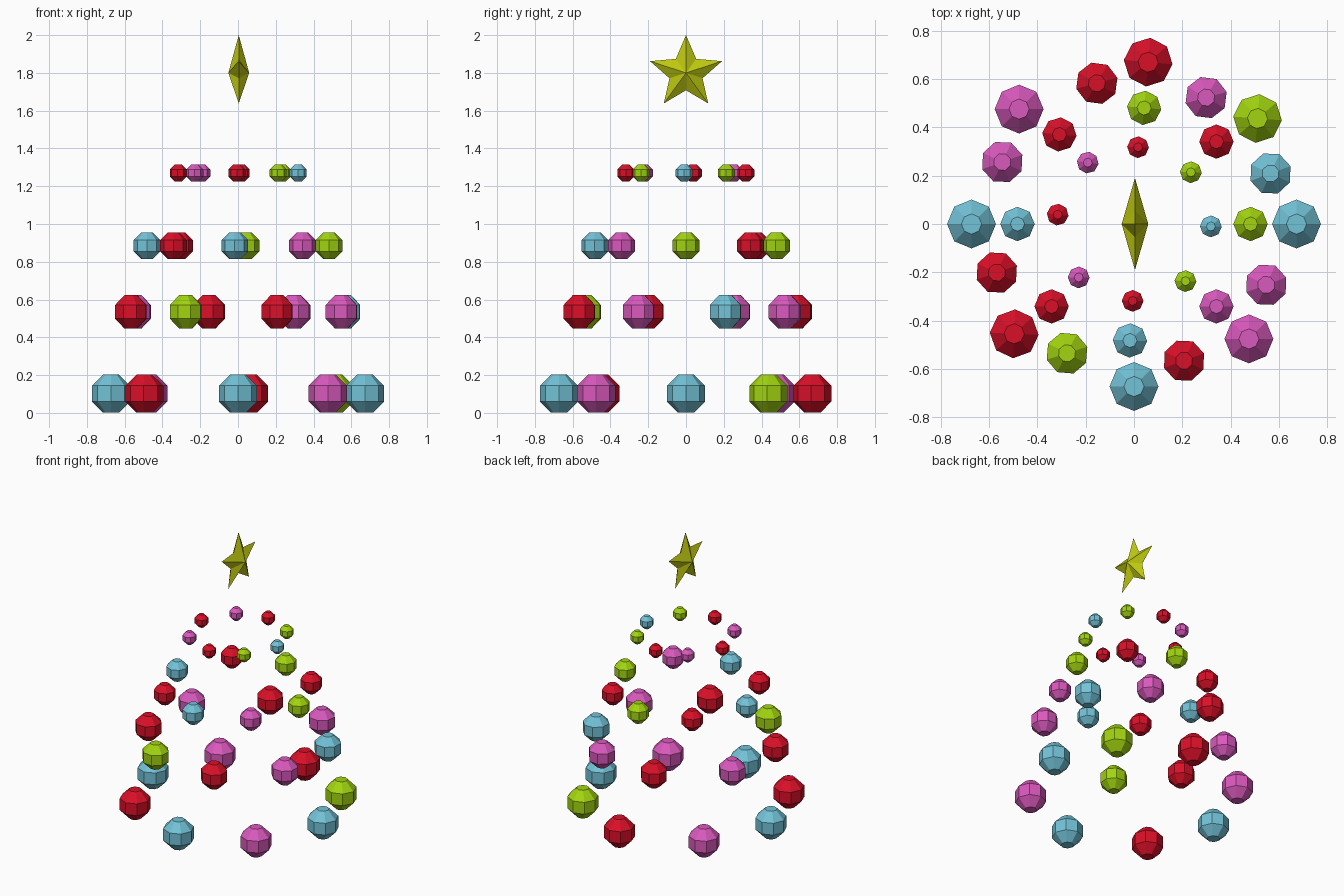
import bpy, bmesh, math
from mathutils import Matrix

if "Cube" in bpy.data.objects:
    bpy.data.objects.remove(bpy.data.objects["Cube"])


def material(name, rgb):
    m = bpy.data.materials.new(name)
    m.diffuse_color = (*rgb, 1)
    m.use_nodes = True
    m.node_tree.nodes["Principled BSDF"].inputs["Base Color"].default_value = m.diffuse_color
    return m


MATS = {
    "R": material("red", (0.70, 0.005, 0.021)),
    "P": material("pink", (0.70, 0.10, 0.51)),
    "B": material("light_blue", (0.17, 0.54, 0.68)),
    "G": material("lime_green", (0.36, 0.66, 0.005)),
    "S": material("star_yellow", (0.52, 0.58, 0.005)),
}


def add_object(name, bm, mat):
    bmesh.ops.recalc_face_normals(bm, faces=bm.faces)
    me = bpy.data.meshes.new(name)
    bm.to_mesh(me)
    bm.free()
    me.materials.append(mat)
    ob = bpy.data.objects.new(name, me)
    bpy.context.collection.objects.link(ob)
    return ob


def bauble(name, x, y, z, r, mat):
    """Eight-sided ball with an octagonal profile, turned to face outward."""
    bm = bmesh.new()
    big = r / math.cos(math.pi / 8)
    rings = []
    for lat in (-67.5, -22.5, 22.5, 67.5):
        a = math.radians(lat)
        rings.append([bm.verts.new((big * math.cos(a) * math.cos(i * math.pi / 4),
                                    big * math.cos(a) * math.sin(i * math.pi / 4),
                                    big * math.sin(a))) for i in range(8)])
    for lo, hi in zip(rings, rings[1:]):
        for i in range(8):
            j = (i + 1) % 8
            bm.faces.new((lo[i], lo[j], hi[j], hi[i]))
    bm.faces.new(rings[0])
    bm.faces.new(rings[-1])
    ob = add_object(name, bm, mat)
    ob.matrix_world = Matrix.Translation((x, y, z)) @ Matrix.Rotation(math.atan2(y, x), 4, 'Z')


# Four tiers of baubles: height, bauble radius, ring radius, (angle, colour)
TIERS = [
    (0.102, 0.101, 0.672, [(0, "B"), (40.5, "G"), (85, "R"), (135, "P"),
                           (180, "B"), (222.5, "R"), (270, "B"), (315, "P")]),
    (0.535, 0.088, 0.602, [(20.3, "B"), (60.3, "P"), (104.8, "R"), (154.8, "P"),
                           (199.5, "R"), (242.6, "G"), (290.1, "R"), (335.3, "P")]),
    (0.885, 0.071, 0.482, [(0, "G"), (45, "R"), (85, "G"), (129.8, "R"),
                           (180, "B"), (225, "R"), (268, "B"), (315, "P")]),
    (1.270, 0.045, 0.318, [(358.2, "B"), (42.3, "G"), (87, "R"), (127, "P"),
                           (173, "R"), (224, "P"), (269, "R"), (312, "G")]),
]
for t, (z, r, ring, items) in enumerate(TIERS, 1):
    for i, (deg, c) in enumerate(items, 1):
        a = math.radians(deg)
        bauble(f"bauble_tier{t}_{i}", ring * math.cos(a), ring * math.sin(a), z, r, MATS[c])

# Faceted five-pointed star on top, facing sideways
bm = bmesh.new()
rim = []
for i in range(10):
    rad = 0.092 if i % 2 else 0.2
    a = i * math.pi / 5
    rim.append(bm.verts.new((0, rad * math.sin(a), rad * math.cos(a))))
for side in (-1, 1):
    peak = bm.verts.new((side * 0.055, 0, 0))
    for i in range(10):
        bm.faces.new((rim[i], rim[(i + 1) % 10], peak))
star = add_object("top_star", bm, MATS["S"])
star.location = (0.004, 0, 1.8)
